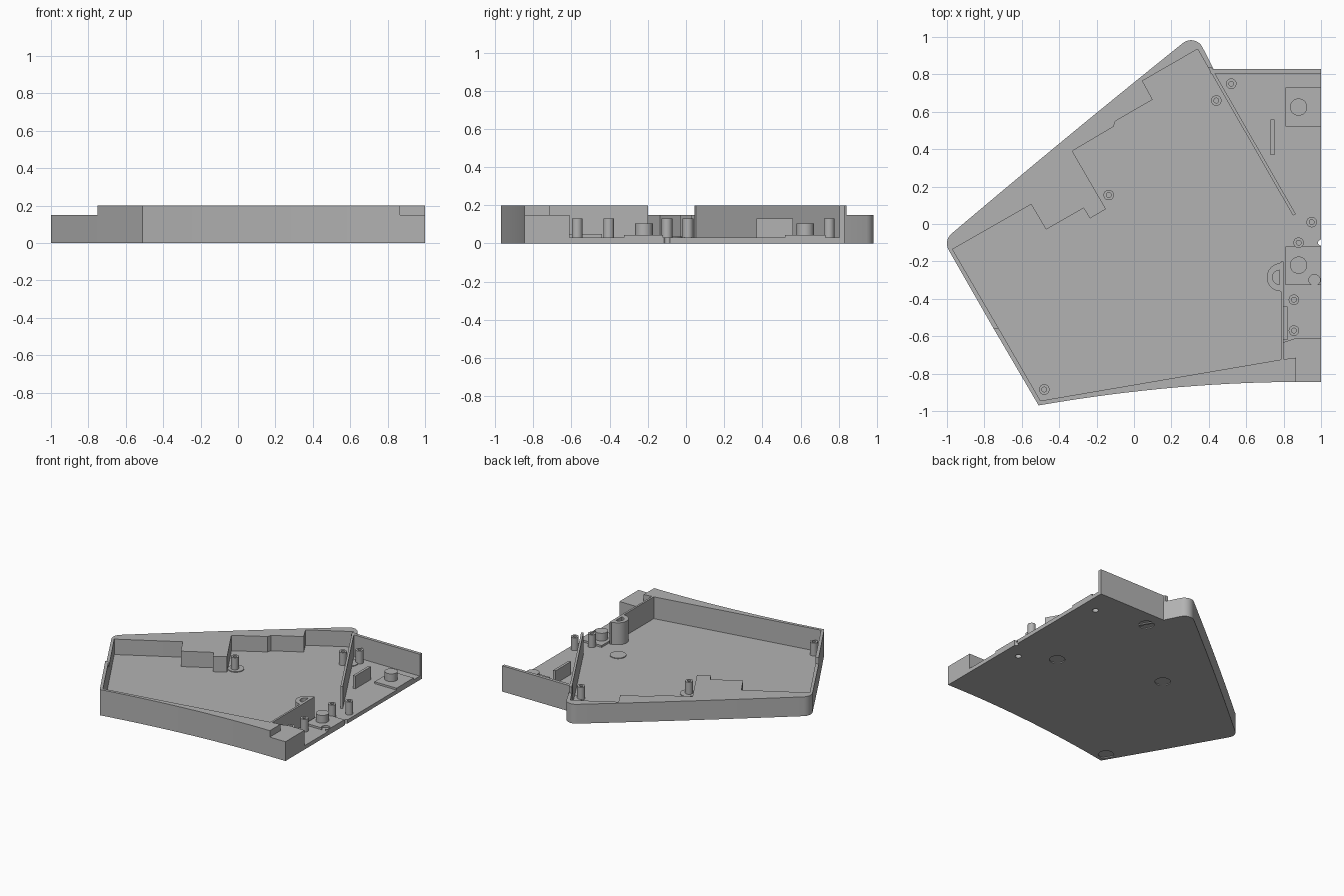
import bpy, bmesh
from math import cos, sin, pi, radians
from mathutils import Vector

if "Cube" in bpy.data.objects:
    bpy.data.objects.remove(bpy.data.objects["Cube"])

GREY = (0.45, 0.45, 0.45, 1)
mat = bpy.data.materials.new("case_grey")
mat.use_nodes = True
mat.diffuse_color = GREY
mat.node_tree.nodes["Principled BSDF"].inputs["Base Color"].default_value = GREY

FLOOR, LOW, HIGH, POST = 0.03, 0.15, 0.2, 0.13


def prism(name, pts, z0, z1):
    """Extrude a plan polygon between two heights."""
    bm = bmesh.new()
    face = bm.faces.new([bm.verts.new((x, y, z0)) for x, y in pts])
    up = bmesh.ops.extrude_face_region(bm, geom=[face])["geom"]
    for v in up:
        if isinstance(v, bmesh.types.BMVert):
            v.co.z = z1
    bmesh.ops.recalc_face_normals(bm, faces=bm.faces)
    me = bpy.data.meshes.new(name)
    bm.to_mesh(me)
    bm.free()
    me.materials.append(mat)
    ob = bpy.data.objects.new(name, me)
    bpy.context.collection.objects.link(ob)
    return ob


def arc(c, r, a0, a1, n):
    angles = [radians(a0 + (a1 - a0) * i / n) for i in range(n + 1)]
    return [(c[0] + r * cos(a), c[1] + r * sin(a)) for a in angles]


def disc(name, c, r, z0, z1, n=32):
    return prism(name, arc(c, r, 0, 360, n)[:-1], z0, z1)


def box(name, x0, x1, y0, y1, z0, z1):
    return prism(name, [(x0, y0), (x1, y0), (x1, y1), (x0, y1)], z0, z1)


def curve(a, b, c, n=14):
    a, b, c = Vector(a), Vector(b), Vector(c)
    ts = [i / n for i in range(n + 1)]
    return [tuple(a * (1 - t) ** 2 + b * 2 * t * (1 - t) + c * t * t) for t in ts]


def activate(ob):
    bpy.ops.object.select_all(action="DESELECT")
    ob.select_set(True)
    bpy.context.view_layer.objects.active = ob


def cut(ob, cutter):
    """Subtract a cutter, then discard it."""
    cutter.hide_render = True
    mod = ob.modifiers.new("cut", "BOOLEAN")
    mod.operation, mod.solver, mod.object = "DIFFERENCE", "EXACT", cutter
    activate(ob)
    bpy.ops.object.modifier_apply(modifier=mod.name)
    bpy.data.objects.remove(cutter)


def smooth(ob):
    activate(ob)
    bpy.ops.object.shade_smooth_by_angle(angle=radians(30))


# Plan outlines
front = curve((-0.51, -0.97), (0.15, -0.855), (0.785, -0.845))
tip = arc((0.305, 0.915), 0.068, 28, 128, 8)
left_corner = arc((-0.93, -0.105), 0.07, 130, 210, 8)
back = curve(tip[-1], (-0.36, 0.47), left_corner[0])
jogs = [(-0.97, -0.135), (-0.55, 0.105), (-0.47, -0.03), (-0.27, 0.085),
        (-0.235, 0.03), (-0.15, 0.08), (-0.33, 0.39), (-0.11, 0.52),
        (-0.10, 0.55), (0.10, 0.665), (0.045, 0.765), (0.34, 0.935)]

# Floor with shallow foot recesses and small openings
outline = (front + [(1, -0.845), (1, 0.83), (0.425, 0.83)] + tip
           + back[1:] + left_corner[1:])
floor = prism("floor", outline, 0, FLOOR)
feet = [(0.474, 0.7), (0.64, -0.08), (-0.13, 0.16), (-0.485, -0.885)]
for c in feet:
    cut(floor, disc("foot_cutter", c, 0.055, -0.1, 0.008))
cut(floor, disc("edge_cutter", (1, -0.1), 0.016, -0.1, 0.1))
for c in feet[:3]:
    disc("foot_pad", c, 0.058, FLOOR - 0.005, FLOOR + 0.006)

# Low shelf along the back with a stepped inner edge
shelf = prism("back_shelf", [(0.394, 0.84), (0.425, 0.83)] + tip + back[1:]
              + left_corner[1:] + jogs, 0, LOW)

# Left wall in two heights, then the curved front wall
a, b = left_corner[-1], (-0.75, -0.56)
c, d = jogs[0], (-0.725, -0.555)
prism("left_wall_low", [a, b, d, c], 0, LOW)
prism("left_wall_high", [b, front[0], (-0.5, -0.945), d], 0, HIGH)
front_wall = prism("front_wall", front + [(0.865, -0.845), (0.865, -0.715),
                   (0.785, -0.725), (-0.5, -0.945)], 0, HIGH)
end_block = prism("end_block", [(0.785, -0.845), (1, -0.845), (1, -0.61),
                  (0.865, -0.61), (0.805, -0.63), (0.785, -0.63)], 0, LOW)

# Rear wall and the thin walls inside
box("rear_wall", 0.41, 1, 0.805, 0.83, 0, HIGH)
prism("diagonal_wall", [(0.394, 0.84), (0.85, 0.045), (0.865, 0.053),
                        (0.413, 0.84)], 0, HIGH)
box("partition_wall", 0.785, 0.8, -0.73, -0.2, 0, HIGH)
box("partition_rib", 0.795, 0.82, -0.62, -0.44, 0, 0.05)

# Half-round boss with a pocket
boss_c = (0.785, -0.285)
boss = prism("round_boss", arc(boss_c, 0.075, 110, 270, 16)
             + [(0.8, -0.36), (0.8, -0.2)], 0, HIGH)
cut(boss, prism("pocket_cutter", arc((0.778, -0.285), 0.038, 90, 270, 12),
                0.1, 0.3))

# Square pads carrying short round pegs, hollow from below
for y0, y1, peg_y in ((0.52, 0.73, 0.625), (-0.325, -0.12, -0.22)):
    c = (0.88, peg_y)
    pad = box("peg_pad", 0.81, 1, y0, y1, 0.02, 0.045)
    peg = disc("peg", c, 0.046, 0.02, 0.105)
    for part in (floor, pad, peg):
        cut(part, disc("hollow_cutter", c, 0.022, -0.1, 0.085))
    if y0 < 0:
        cut(pad, disc("notch_cutter", (0.965, -0.3), 0.03, FLOOR, 0.1))
    smooth(peg)

# Upright plate
box("upright_plate", 0.73, 0.75, 0.37, 0.56, 0.02, POST)

# Screw posts with blind holes
for c in ((0.52, 0.75), (0.44, 0.66), (-0.135, 0.155), (-0.48, -0.885),
          (0.95, 0.01), (0.88, -0.1), (0.855, -0.405), (0.855, -0.57)):
    post = disc("screw_post", c, 0.028, 0.02, POST, 24)
    cut(post, disc("screw_cutter", c, 0.013, 0.05, 0.2, 16))
    smooth(post)

for ob in (floor, shelf, front_wall, boss):
    smooth(ob)
